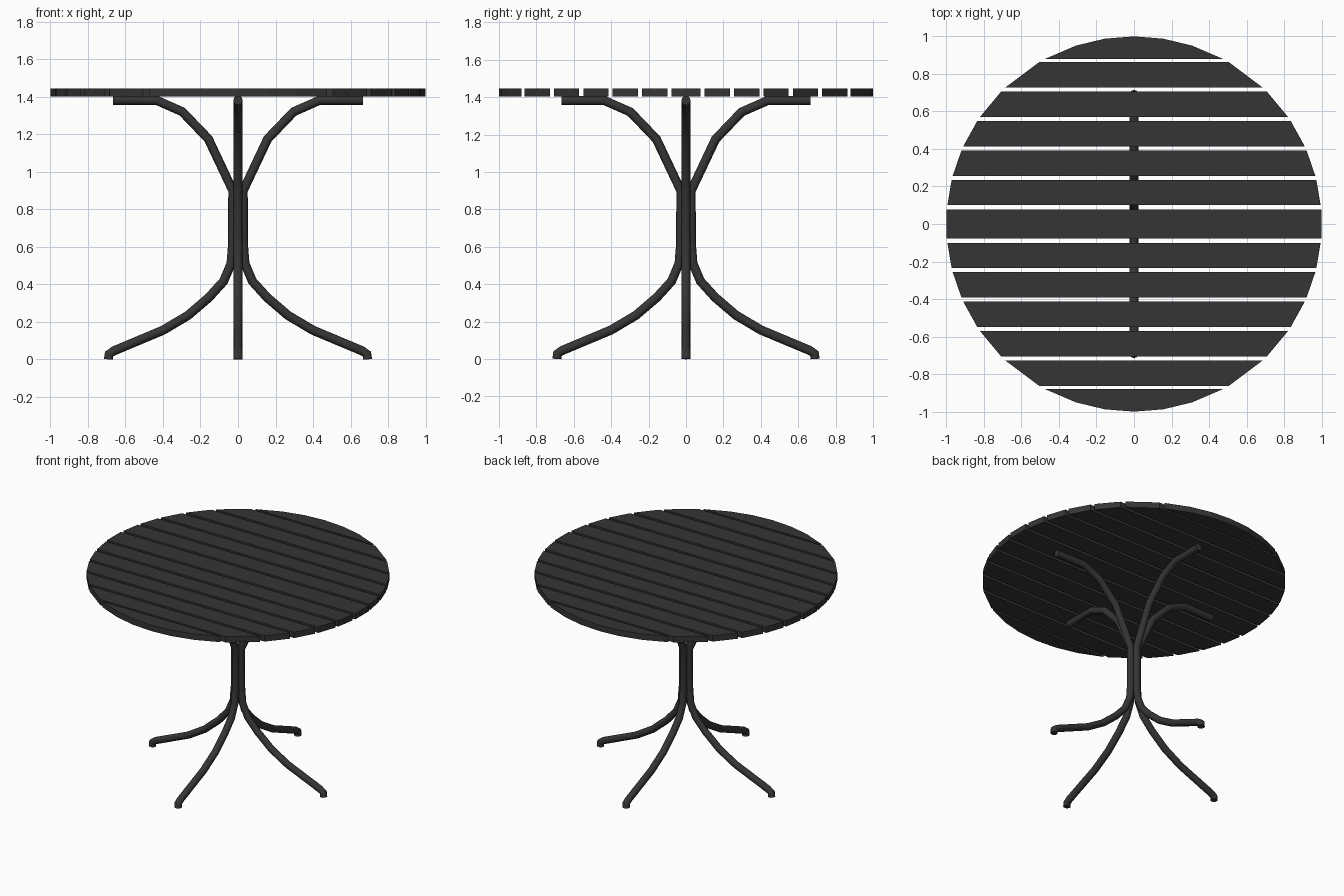
import bpy, bmesh, math

cube = bpy.data.objects.get("Cube")
if cube:
    bpy.data.objects.remove(cube, do_unlink=True)

mat = bpy.data.materials.new("charcoal")
mat.use_nodes = True
colour = (0.035, 0.035, 0.035, 1)
mat.diffuse_color = colour
mat.node_tree.nodes["Principled BSDF"].inputs["Base Color"].default_value = colour

TOP, BOTTOM = 1.445, 1.402
TUBE_RADIUS = 0.0245


def rim(y):
    """Half width of the round table top at y."""
    return math.sqrt(max(0, 1 - y * y))


def slat(name, outline):
    """Extrude a flat outline into a board."""
    bm = bmesh.new()
    face = bm.faces.new([bm.verts.new((x, y, BOTTOM)) for x, y in outline])
    up = bmesh.ops.extrude_face_region(bm, geom=[face])["geom"]
    verts = [v for v in up if isinstance(v, bmesh.types.BMVert)]
    bmesh.ops.translate(bm, verts=verts, vec=(0, 0, TOP - BOTTOM))
    bmesh.ops.recalc_face_normals(bm, faces=bm.faces)
    mesh = bpy.data.meshes.new(name)
    bm.to_mesh(mesh)
    bm.free()
    mesh.materials.append(mat)
    obj = bpy.data.objects.new(name, mesh)
    bpy.context.collection.objects.link(obj)


def tube(name, path, angle):
    """Bent round tube lying in a vertical plane turned by angle."""
    curve = bpy.data.curves.new(name, "CURVE")
    curve.dimensions = "3D"
    curve.bevel_depth = TUBE_RADIUS
    curve.bevel_resolution = 4
    curve.use_fill_caps = True
    spline = curve.splines.new("POLY")
    spline.points.add(len(path) - 1)
    for point, (r, z) in zip(spline.points, path):
        point.co = (r * math.cos(angle), r * math.sin(angle), z, 1)
    curve.materials.append(mat)
    obj = bpy.data.objects.new(name, curve)
    bpy.context.collection.objects.link(obj)
    bpy.ops.object.select_all(action="DESELECT")
    obj.select_set(True)
    bpy.context.view_layer.objects.active = obj
    bpy.ops.object.convert(target="MESH")
    bpy.ops.object.shade_smooth_by_angle(angle=math.radians(40))


# Table top: straight-ended boards, wider in the middle
half = 0.078
slat("middle_slat", [(-1, -half), (1, -half), (1, half), (-1, half)])
for side, label in ((1, "back"), (-1, "front")):
    for i in range(5):
        a = 0.1 + i * 0.157
        b = a + 0.135
        slat(f"{label}_slat_{i + 1}",
             [(-rim(a), side * a), (rim(a), side * a),
              (rim(b), side * b), (-rim(b), side * b)])
    # End boards with a faceted round edge
    xs = (-0.475, -0.31, -0.155, 0, 0.155, 0.31, 0.475)
    slat(f"{label}_end_slat", [(x, side * rim(x)) for x in xs])

# Four bent tubes, each running from foot through the column to the top
leg_path = [(0.69, 0), (0.688, 0.028), (0.66, 0.046), (0.40, 0.155),
            (0.267, 0.234), (0.155, 0.33), (0.077, 0.416), (0.037, 0.51),
            (0.028, 0.62), (0.028, 0.90), (0.158, 1.175), (0.297, 1.32),
            (0.435, 1.381), (0.665, 1.381)]
for i, label in enumerate(("left", "back", "right", "front")):
    tube(f"{label}_leg", leg_path, i * math.pi / 2)
